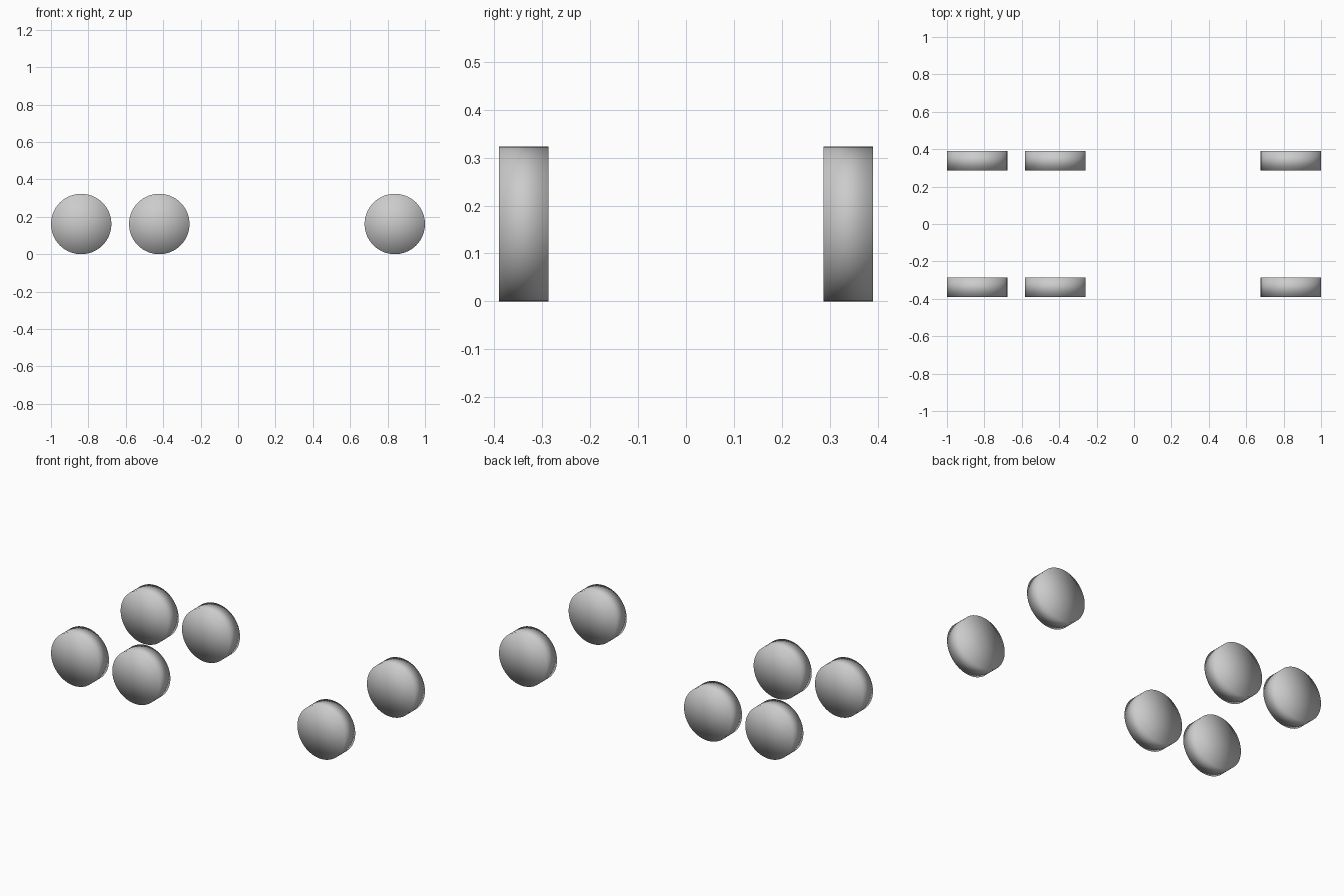
import bpy, math

if "Cube" in bpy.data.objects:
    bpy.data.objects.remove(bpy.data.objects["Cube"])

R = 0.1615                      # wheel radius
Y_IN, Y_OUT = 0.287, 0.39       # inner and outer faces of each wheel
AXLES = {"rear": -0.8385, "middle": -0.421, "front": 0.8385}


def wheel(name, x, side):
    # Solid disc lying across the y axis, softly shaded all over
    bpy.ops.mesh.primitive_cylinder_add(
        vertices=64, radius=R, depth=Y_OUT - Y_IN, end_fill_type='TRIFAN',
        location=(x, side * (Y_IN + Y_OUT) / 2, R),
        rotation=(math.pi / 2, 0, 0))
    ob = bpy.context.object
    ob.name = name
    bpy.ops.object.shade_smooth()


# Three axles, one wheel on each side
for axle, x in AXLES.items():
    for label, side in (("near", -1), ("far", 1)):
        wheel(f"{axle}_wheel_{label}", x, side)
